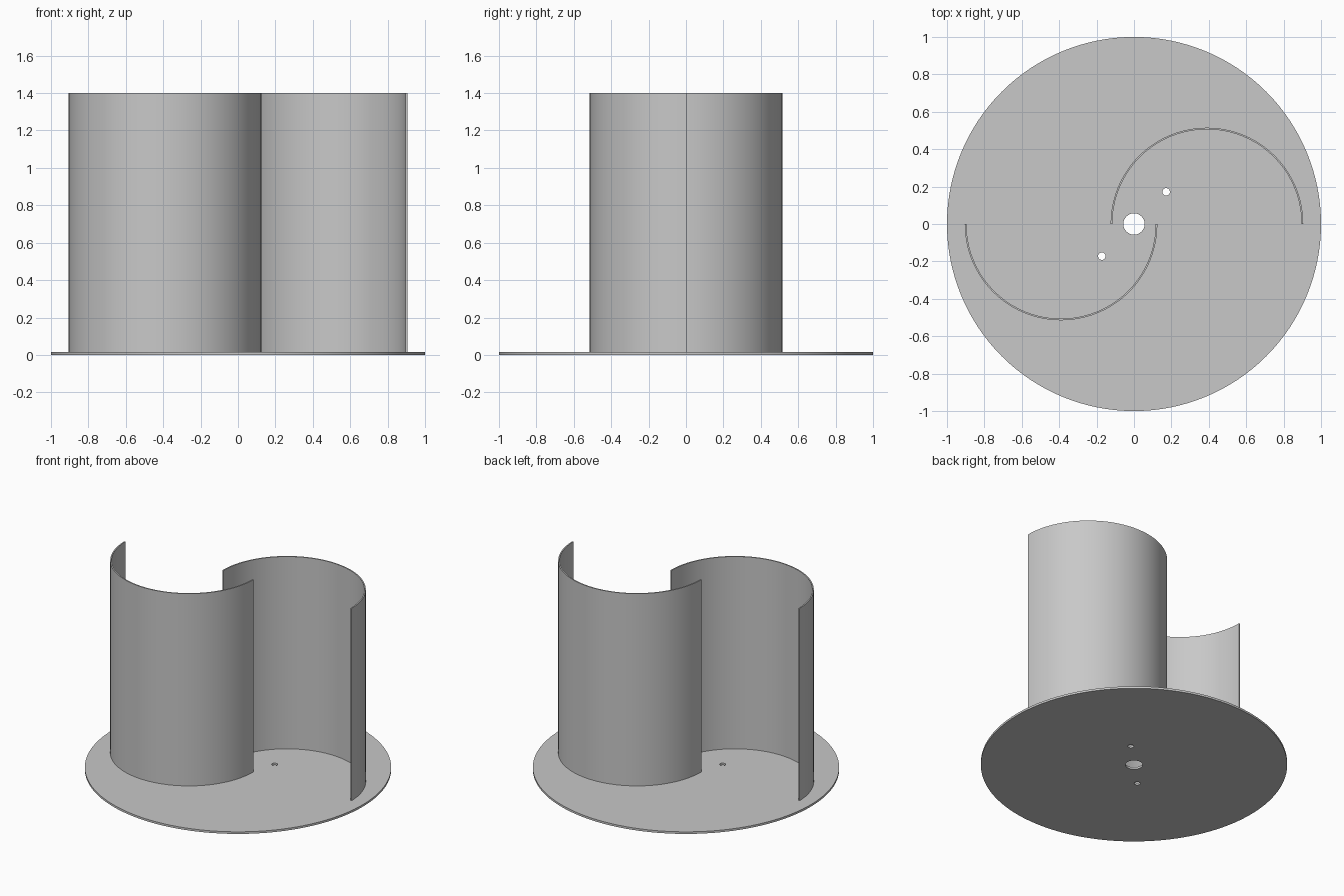
import bpy, bmesh, math
from mathutils import Vector

if "Cube" in bpy.data.objects:
    bpy.data.objects.remove(bpy.data.objects["Cube"])

grey = bpy.data.materials.new("plain grey")
grey.diffuse_color = (0.58, 0.58, 0.58, 1)
grey.use_nodes = True
grey.node_tree.nodes["Principled BSDF"].inputs["Base Color"].default_value = grey.diffuse_color

PLATE_T, TOP = 0.015, 1.4            # plate thickness, overall height
R_OUT, R_IN, OFFSET = 0.515, 0.506, 0.39   # blade radii and centre offset


def ring(bm, x, y, r, n):
    """Closed loop of edges."""
    vs = [bm.verts.new((x + r * math.cos(2 * math.pi * i / n),
                        y + r * math.sin(2 * math.pi * i / n), 0)) for i in range(n)]
    return [bm.edges.new((vs[i], vs[(i + 1) % n])) for i in range(n)]


def finish(bm, name, height):
    """Extrude the flat outline upward and make a smooth-sided object."""
    ext = bmesh.ops.extrude_face_region(bm, geom=bm.faces[:])
    top = [v for v in ext["geom"] if isinstance(v, bmesh.types.BMVert)]
    bmesh.ops.translate(bm, vec=Vector((0, 0, height)), verts=top)
    bmesh.ops.recalc_face_normals(bm, faces=bm.faces[:])
    mesh = bpy.data.meshes.new(name)
    bm.to_mesh(mesh)
    bm.free()
    mesh.materials.append(grey)
    obj = bpy.data.objects.new(name, mesh)
    bpy.context.collection.objects.link(obj)
    bpy.ops.object.select_all(action='DESELECT')
    obj.select_set(True)
    bpy.context.view_layer.objects.active = obj
    bpy.ops.object.shade_smooth_by_angle(angle=math.radians(30))
    return obj


# Round end plate with shaft hole and two small bolt holes
bm = bmesh.new()
edges = ring(bm, 0, 0, 1, 128)
edges += ring(bm, 0, 0, 0.057, 32)
for s in (1, -1):
    edges += ring(bm, 0.172 * s, 0.172 * s, 0.02, 20)
bmesh.ops.triangle_fill(bm, edges=edges, use_beauty=True, use_dissolve=False)
finish(bm, "end_plate", PLATE_T)

# Two half-cylinder blades, the second turned half a turn
N = 40
for name, turn in (("back_blade", 0), ("front_blade", math.pi)):
    bm = bmesh.new()
    rows = []
    for i in range(N + 1):
        a = math.pi * i / N
        rows.append([bm.verts.new((OFFSET + r * math.cos(a), r * math.sin(a), 0))
                     for r in (R_IN, R_OUT)])
    for p, q in zip(rows, rows[1:]):
        bm.faces.new((p[0], p[1], q[1], q[0]))
    blade = finish(bm, name, TOP - PLATE_T)
    blade.location.z = PLATE_T
    blade.rotation_euler.z = turn
